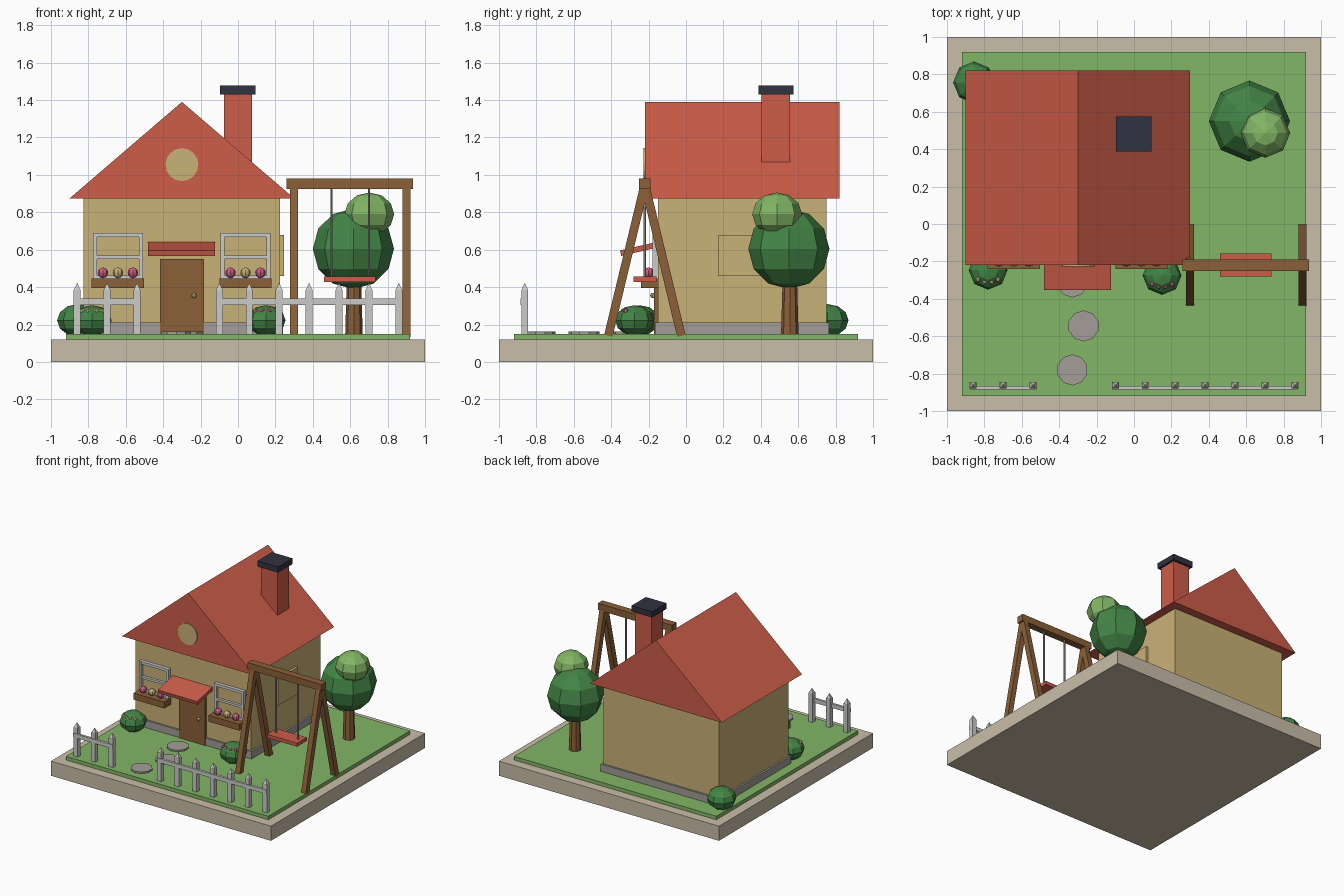
import bpy, bmesh
from math import atan2, radians
from mathutils import Matrix, Vector

cube = bpy.data.objects.get("Cube")
if cube:
    bpy.data.objects.remove(cube, do_unlink=True)


def material(name, code):
    """Flat material from an sRGB hex code, converted to linear."""
    srgb = [c / 255 for c in bytes.fromhex(code)]
    lin = [c / 12.92 if c < 0.04 else ((c + 0.055) / 1.055) ** 2.4 for c in srgb]
    m = bpy.data.materials.new(name)
    m.use_nodes = True
    m.diffuse_color = (*lin, 1)
    m.node_tree.nodes["Principled BSDF"].inputs["Base Color"].default_value = (*lin, 1)
    return m


BEIGE = material("beige stone", "c9bea9")
GRASS = material("fresh green", "82b666")
GREY = material("warm grey", "a39e97")
SAND = material("sand yellow", "cab277")
RED = material("tile red", "cd5d49")
NAVY = material("dark slate", "303240")
WOOD = material("brown wood", "8b6038")
LEAF = material("deep green", "438546")
WHITE = material("pale grey", "cbcbc9")
PINK = material("petal pink", "cd5f87")


def finish(bm, name, mat):
    bmesh.ops.recalc_face_normals(bm, faces=bm.faces)
    mesh = bpy.data.meshes.new(name)
    bm.to_mesh(mesh)
    bm.free()
    mesh.materials.append(mat)
    ob = bpy.data.objects.new(name, mesh)
    bpy.context.collection.objects.link(ob)
    return ob


def block(name, mat, centre, size, tilt=0):
    """Box given by centre and size, tilted about the x axis."""
    bm = bmesh.new()
    bmesh.ops.create_cube(bm, size=1, matrix=Matrix.Translation(centre)
                          @ Matrix.Rotation(tilt, 4, "X") @ Matrix.Diagonal((*size, 1)))
    return finish(bm, name, mat)


def box(name, mat, xs, ys, zs):
    """Box given by its ranges."""
    return block(name, mat, [sum(r) / 2 for r in (xs, ys, zs)],
                 [r[1] - r[0] for r in (xs, ys, zs)])


def ball(name, mat, centre, rx, rz, seg=8, rings=6):
    bm = bmesh.new()
    bmesh.ops.create_uvsphere(bm, u_segments=seg, v_segments=rings, radius=1,
                              matrix=Matrix.Translation(centre) @ Matrix.Diagonal((rx, rx, rz, 1)))
    return finish(bm, name, mat)


def drum(name, mat, x, y, z0, z1, r, sides, top=None, axis="Z"):
    """Upright cylinder or cone, or one laid along y."""
    bm = bmesh.new()
    bmesh.ops.create_cone(bm, cap_ends=True, segments=sides, radius1=r,
                          radius2=r if top is None else top, depth=z1 - z0)
    if axis == "Y":
        bmesh.ops.rotate(bm, verts=bm.verts, matrix=Matrix.Rotation(radians(90), 3, "X"))
    bmesh.ops.translate(bm, verts=bm.verts, vec=(x, y, (z0 + z1) / 2))
    return finish(bm, name, mat)


# Ground
box("base_slab", BEIGE, (-1, 1), (-1, 1), (0, 0.12))
box("lawn", GRASS, (-0.92, 0.92), (-0.92, 0.92), (0.12, 0.15))
for x, y in ((-0.33, -0.78), (-0.27, -0.545), (-0.33, -0.31)):
    drum("stepping_stone", GREY, x, y, 0.145, 0.163, 0.083, 10)

# House body
box("foundation", GREY, (-0.84, 0.24), (-0.165, 0.765), (0.14, 0.21))
box("walls", SAND, (-0.825, 0.225), (-0.15, 0.75), (0.15, 0.88))

# Gable roof, extruded from a triangle
bm = bmesh.new()
tri = bm.faces.new([bm.verts.new((x, -0.22, z)) for x, z in
                    ((-0.9, 0.875), (0.3, 0.875), (-0.3, 1.39))])
ext = bmesh.ops.extrude_face_region(bm, geom=[tri])["geom"]
bmesh.ops.translate(bm, vec=(0, 1.04, 0), verts=[v for v in ext if isinstance(v, bmesh.types.BMVert)])
finish(bm, "roof", RED)
disc = drum("gable_disc", SAND, 0, 0, -0.01, 0.01, 0.088, 16, axis="Y")
disc.location = (-0.3, -0.218, 1.055)
box("chimney", RED, (-0.075, 0.075), (0.405, 0.555), (0.95, 1.435))
box("chimney_cap", NAVY, (-0.095, 0.093), (0.388, 0.575), (1.43, 1.477))

# Door and awning
box("door", WOOD, (-0.418, -0.182), (-0.17, -0.14), (0.15, 0.55))
ball("door_knob", SAND, (-0.235, -0.178, 0.355), 0.014, 0.014)
block("awning", RED, (-0.302, -0.252, 0.604), (0.357, 0.2, 0.03), radians(13))

# Front windows with flower boxes
for x in (-0.642, 0.04):
    box("window_pane", SAND, (x - 0.12, x + 0.12), (-0.158, -0.14), (0.45, 0.68))
    for s in (-1, 1):
        block("window_side", WHITE, (x + s * 0.123, -0.162, 0.565), (0.022, 0.035, 0.25))
    for z, d in ((0.679, 0.022), (0.56, 0.018), (0.451, 0.022)):
        block("window_bar", WHITE, (x, -0.162, z), (0.246, 0.033, d))
    box("flower_box", WOOD, (x - 0.14, x + 0.14), (-0.24, -0.15), (0.395, 0.447))
    for dx, mat in ((-0.08, PINK), (0, SAND), (0.08, PINK)):
        ball("box_flower", mat, (x + dx, -0.2, 0.477), 0.028, 0.028)

# Side window panel
box("side_window", SAND, (0.2, 0.245), (0.17, 0.43), (0.46, 0.68))

# Bushes
for x, y, r in ((-0.78, -0.247, 0.104), (0.15, -0.275, 0.104), (-0.855, 0.757, 0.112)):
    ball("bush", LEAF, (x, y, 0.222), r, r * 0.78)
for x, y, mat in ((-0.78, -0.315, SAND), (0.15, -0.34, PINK)):
    for i in range(4):
        t = i - 1.5
        ball("bush_flower", mat, (x + t * 0.036, y + abs(t) * 0.012, 0.27), 0.016, 0.016, 6, 5)

# Tree
drum("tree_trunk", WOOD, 0.62, 0.555, 0.14, 0.46, 0.047, 8, 0.038)
ball("tree_crown", LEAF, (0.617, 0.55, 0.605), 0.217, 0.215)
ball("tree_top", GRASS, (0.702, 0.487, 0.79), 0.133, 0.116)

# Swing
box("swing_beam", WOOD, (0.26, 0.935), (-0.25, -0.19), (0.925, 0.98))
for x in (0.3, 0.9):
    for s in (-1, 1):
        foot, head = Vector((x, -0.22 + s * 0.195, 0.14)), Vector((x, -0.22, 0.95))
        run = head - foot
        block("swing_leg", WOOD, (foot + head) / 2, (0.042, 0.046, run.length),
              atan2(-run.y, run.z))
for x in (0.5, 0.7):
    drum("swing_rope", GREY, x, -0.22, 0.44, 0.93, 0.007, 6)
box("swing_seat", RED, (0.46, 0.735), (-0.282, -0.157), (0.428, 0.457))

# Picket fence with a gap for the path
for first, count in ((-0.86, 3), (-0.1, 7)):
    last = first + 0.16 * (count - 1)
    box("fence_rail", WHITE, (first - 0.018, last + 0.018), (-0.885, -0.865), (0.305, 0.338))
    for i in range(count):
        x = first + 0.16 * i
        block("fence_post", WHITE, (x, -0.862, 0.265), (0.037, 0.037, 0.24))
        tip = drum("fence_tip", WHITE, 0, 0, -0.02, 0.02, 0.026, 4, 0)
        tip.location = (x, -0.862, 0.403)
        tip.rotation_euler.z = radians(45)
